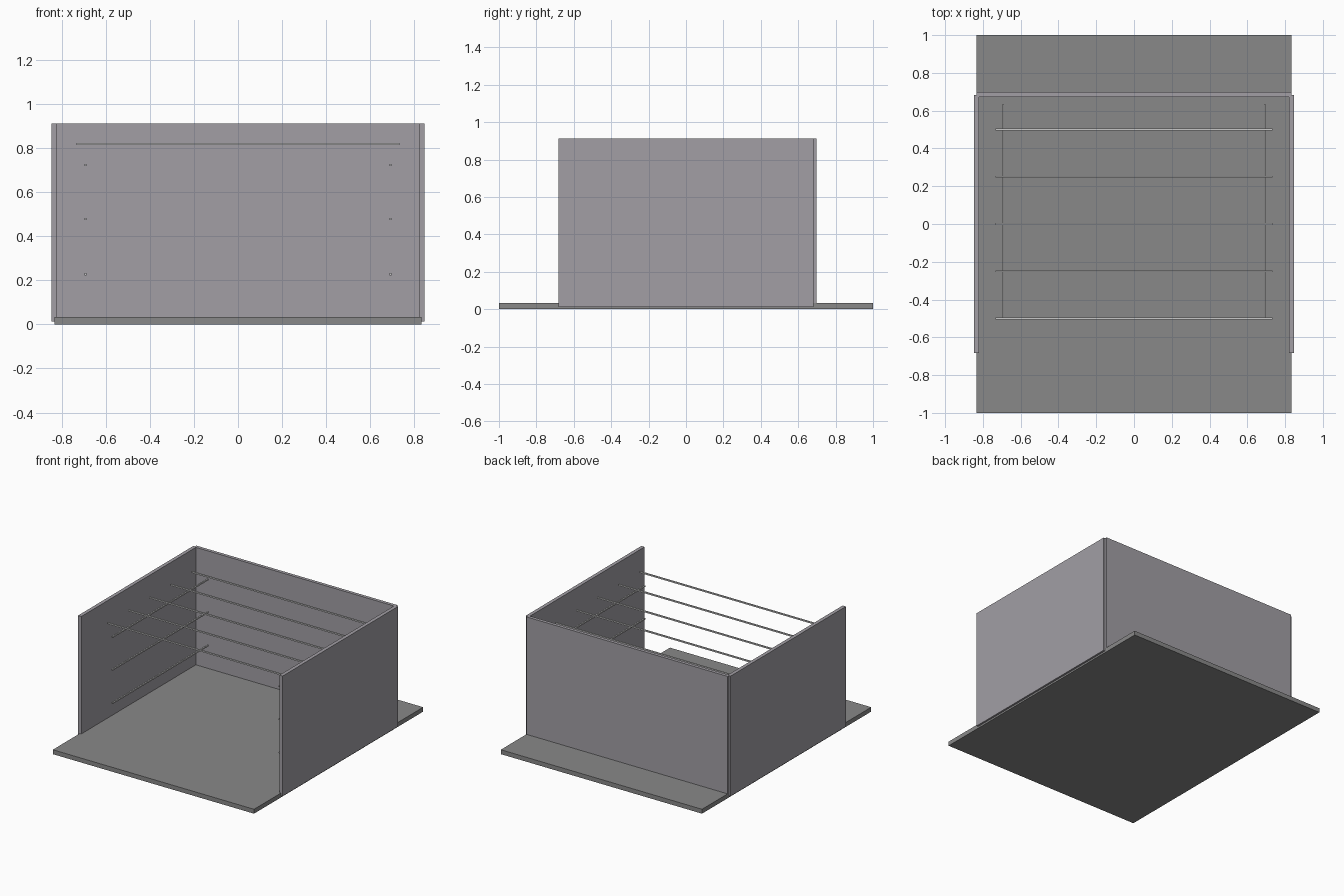
import bpy

if "Cube" in bpy.data.objects:
    bpy.data.objects.remove(bpy.data.objects["Cube"])


def material(name, colour):
    mat = bpy.data.materials.new(name)
    mat.diffuse_color = (*colour, 1)
    mat.use_nodes = True
    mat.node_tree.nodes["Principled BSDF"].inputs["Base Color"].default_value = mat.diffuse_color
    return mat


FLOOR = material("dark_grey", (0.25, 0.25, 0.25))
WALL = material("mid_grey", (0.36, 0.345, 0.375))
BACK = material("back_grey", (0.36, 0.345, 0.375))
METAL = material("rod_grey", (0.6, 0.6, 0.6))


def box(name, x, y, z, mat):
    """Box from (min, max) ranges on each axis."""
    bpy.ops.mesh.primitive_cube_add(size=1, location=[(a + b) / 2 for a, b in (x, y, z)])
    ob = bpy.context.object
    ob.name = name
    ob.scale = [b - a for a, b in (x, y, z)]
    bpy.ops.object.transform_apply(location=False, rotation=False, scale=True)
    ob.data.materials.append(mat)
    return ob


def around(c, r=0.005):
    return (c - r, c + r)


# Floor slab and back wall
box("floor_slab", (-0.833, 0.833), (-1, 1), (0, 0.033), FLOOR)
box("back_wall", (-0.833, 0.833), (0.673, 0.698), (0.015, 0.912), BACK)

# Side walls, each with three thin rods running front to back
for side, s in (("left", -1), ("right", 1)):
    box(side + "_wall", sorted((s * 0.82, s * 0.847)), (-0.682, 0.682), (0.013, 0.912), WALL)
    for i, z in enumerate((0.228, 0.478, 0.723)):
        box(f"{side}_rod_{i + 1}", around(s * 0.692), (-0.5, 0.635), around(z), METAL)

# Overhead rods running side to side
for i in range(5):
    box(f"overhead_rod_{i + 1}", (-0.733, 0.733), around(-0.5 + 0.25 * i), around(0.818), METAL)
